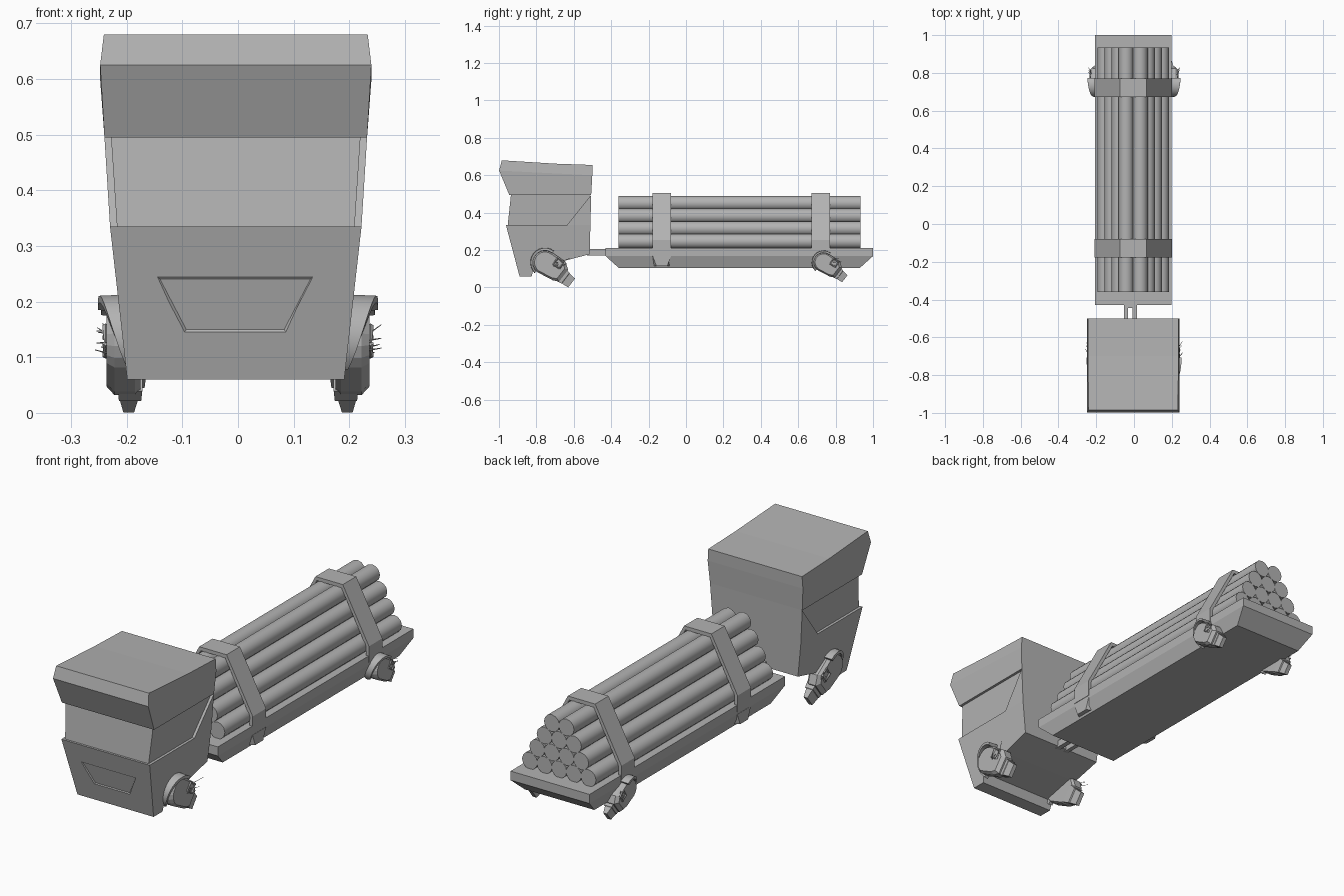
import bpy, bmesh, math, random
from mathutils import Vector

if "Cube" in bpy.data.objects:
    bpy.data.objects.remove(bpy.data.objects["Cube"])

random.seed(4)
CX = -0.004


def loft(name, rings):
    """Closed skin through rings of points, capped at both ends."""
    bm = bmesh.new()
    vs = [[bm.verts.new(p) for p in r] for r in rings]
    n = len(vs[0])
    for a, b in zip(vs, vs[1:]):
        for i in range(n):
            bm.faces.new((a[i], a[(i + 1) % n], b[(i + 1) % n], b[i]))
    bm.faces.new(vs[0][::-1])
    bm.faces.new(vs[-1])
    bmesh.ops.recalc_face_normals(bm, faces=bm.faces)
    me = bpy.data.meshes.new(name)
    bm.to_mesh(me)
    bm.free()
    ob = bpy.data.objects.new(name, me)
    bpy.context.collection.objects.link(ob)
    return ob


def box(name, x0, x1, y0, y1, z0, z1):
    return loft(name, [[(x, y0, z0), (x, y1, z0), (x, y1, z1), (x, y0, z1)] for x in (x0, x1)])


def rod(name, a, b, r, sides=5):
    a, b = Vector(a), Vector(b)
    bpy.ops.mesh.primitive_cone_add(vertices=sides, radius1=r, radius2=r * 0.4,
                                    depth=(b - a).length, location=(a + b) / 2)
    ob = bpy.context.object
    ob.rotation_euler = (b - a).to_track_quat('Z', 'Y').to_euler()
    ob.name = name


# Cab: side profiles whose half width follows the height
WIDTHS = [(0.06, 0.195), (0.335, 0.226), (0.495, 0.236), (0.615, 0.245), (0.655, 0.24), (0.69, 0.236)]


def half_width(z):
    for (z0, w0), (z1, w1) in zip(WIDTHS, WIDTHS[1:]):
        if z <= z1:
            return w0 + (w1 - w0) * (z - z0) / (z1 - z0)
    return WIDTHS[-1][1]


def cab_part(name, pts, inset=0.0):
    return loft(name, [[(CX + s * (half_width(z) - inset), y, z) for y, z in pts] for s in (-1, 1)])


lower = cab_part("lower_cab", [(-0.963, 0.335), (-0.89, 0.06), (-0.825, 0.06), (-0.815, 0.105),
                               (-0.66, 0.14), (-0.515, 0.178), (-0.511, 0.335)])
cab_part("rear_pillar", [(-0.635, 0.335), (-0.511, 0.335), (-0.507, 0.495)])
cab_part("window_band", [(-0.954, 0.325), (-0.52, 0.325), (-0.515, 0.505), (-0.935, 0.505)], 0.012)
cab_part("visor", [(-0.945, 0.495), (-0.507, 0.495), (-0.501, 0.6), (-0.999, 0.625)])
cab_part("roof", [(-0.999, 0.625), (-0.501, 0.6), (-0.5, 0.655), (-0.7, 0.662), (-0.985, 0.68)])


# Recessed trapezoid panel on the nose
def nose(grow, out):
    pts = [(-0.14 - grow, 0.24 + grow), (0.13 + grow, 0.24 + grow),
           (0.083 + grow * .6, 0.15 - grow), (-0.093 - grow * .6, 0.15 - grow)]
    return [(x, -0.89 - 0.2655 * (z - 0.06) - out, z) for x, z in pts]


cutter = loft("panel_cutter", [nose(0.012, 0.006), nose(0.0, -0.004)])
cutter.hide_render = True
mod = lower.modifiers.new("panel", 'BOOLEAN')
mod.operation, mod.solver, mod.object = 'DIFFERENCE', 'EXACT', cutter
bpy.context.view_layer.objects.active = lower
bpy.ops.object.modifier_apply(modifier="panel")
bpy.data.objects.remove(cutter)

# Hitch bars between cab and trailer
box("hitch_bar_left", -0.053, -0.033, -0.53, -0.40, 0.172, 0.205)
box("hitch_bar_right", -0.008, 0.015, -0.53, -0.40, 0.172, 0.205)
box("hitch_crossbar", -0.053, 0.015, -0.445, -0.42, 0.172, 0.205)


# Trailer bed: plate on top, tapered hull below
def rect(hw, y0, y1, z):
    return [(CX - hw, y0, z), (CX + hw, y0, z), (CX + hw, y1, z), (CX - hw, y1, z)]


loft("trailer_bed", [rect(0.178, -0.36, 0.93, 0.105), rect(0.202, -0.43, 1.0, 0.168),
                     rect(0.202, -0.43, 1.0, 0.21)])

# Stacked logs, five down to two
for row in range(4):
    count = 5 - row
    for i in range(count):
        bpy.ops.mesh.primitive_cylinder_add(
            vertices=12, radius=0.0395, depth=1.295,
            location=(CX + (i - (count - 1) / 2) * 0.075, 0.2865, 0.2465 + 0.068 * row),
            rotation=(math.pi / 2, 0, 0))
        bpy.context.object.name = "log"
        bpy.ops.object.shade_smooth_by_angle(angle=math.radians(40))

# Two straps over the load
ARCH = [((0.204, 0.18), (0.188, 0.18)), ((0.204, 0.255), (0.189, 0.25)), ((0.07, 0.505), (0.063, 0.488))]
ARCH += [((-o[0], o[1]), (-i[0], i[1])) for o, i in reversed(ARCH)]
for y0, y1 in ((-0.178, -0.08), (0.672, 0.77)):
    loft("load_strap", [[(CX + o[0], y0, o[1]), (CX + o[0], y1, o[1]),
                         (CX + i[0], y1, i[1]), (CX + i[0], y0, i[1])] for o, i in ARCH])

# Strap anchors low on the hull
for s in (-1, 1):
    loft("strap_anchor", [[(CX + s * x, y, z) for y, z in
                           ((-0.178, 0.168), (-0.08, 0.168), (-0.08 - t, 0.115), (-0.178 + t, 0.115))]
                          for x, t in ((0.17, 0.0), (0.203, 0.02))])


# Hover pods: body, curved fender, nozzle and whisker antennae
def pod(name, s, cy, cz, k, ang, dx):
    c, sn = math.cos(ang), math.sin(ang)

    def P(x, u, v):
        return (s * (x + dx), cy + k * (u * c + v * sn), cz + k * (-u * sn + v * c))

    body = [(0.066 * math.cos(a), 0.066 * math.sin(a))
            for a in (math.radians(90 + 20 * i) for i in range(10))]
    body += [(0.092, -0.05), (0.122, -0.035), (0.122, 0.045), (0.085, 0.07)]
    loft(name + "_body", [[P(x, u * g, v * g) for u, v in body]
                          for x, g in ((0.175, 0.92), (0.185, 1), (0.222, 1), (0.236, 0.85))])
    rings = []
    for i in range(13):
        a = math.radians(90 + 14.5 * i)
        out = 0.198 + 0.054 * math.sin((1 - i / 12) * math.pi / 2)
        rings.append([P(x, r * math.cos(a), r * math.sin(a))
                      for x, r in ((0.178, 0.08), (out, 0.077), (out, 0.064), (0.178, 0.06))])
    fender = loft(name + "_fender", rings)
    bpy.ops.object.select_all(action='DESELECT')
    fender.select_set(True)
    bpy.context.view_layer.objects.active = fender
    bpy.ops.object.shade_smooth_by_angle(angle=math.radians(40))
    loft(name + "_nozzle", [[P(x0, u, -h), P(x1, u, -h), P(x1, u, h), P(x0, u, h)]
                            for u, h, x0, x1 in ((0.1, 0.042, 0.172, 0.216), (0.138, 0.036, 0.174, 0.214),
                                                 (0.14, 0.034, 0.18, 0.212), (0.18, 0.03, 0.187, 0.206))])
    # square frame on the outer face
    q = [(0.04, 0.02), (0.08, 0.02), (0.08, 0.06), (0.04, 0.06)]
    for (u0, v0), (u1, v1) in zip(q, q[1:] + q[:1]):
        rod(name + "_frame", P(0.238, u0, v0), P(0.238, u1, v1), 0.006 * k, 4)
    for i in range(7):
        u, v = random.uniform(0.03, 0.08), random.uniform(0.0, 0.06)
        rod(name + "_whisker", P(0.228, u, v),
            P(random.uniform(0.238, 0.258), u + random.uniform(0.01, 0.035), v + random.uniform(0.015, 0.05)),
            0.0018, 4)


for s, side in ((-1, "left"), (1, "right")):
    pod("front_pod_" + side, s, -0.754, 0.134, 1.0, math.radians(37.6), 0.0)
    pod("rear_pod_" + side, s, 0.735, 0.135, 0.8, math.radians(37.6), -0.006)

# Dark grey paint on every part
paint = bpy.data.materials.new("dark_grey")
paint.diffuse_color = (0.45, 0.45, 0.45, 1)
paint.use_nodes = True
paint.node_tree.nodes["Principled BSDF"].inputs["Base Color"].default_value = paint.diffuse_color
for ob in bpy.data.objects:
    ob.data.materials.clear()
    ob.data.materials.append(paint)
